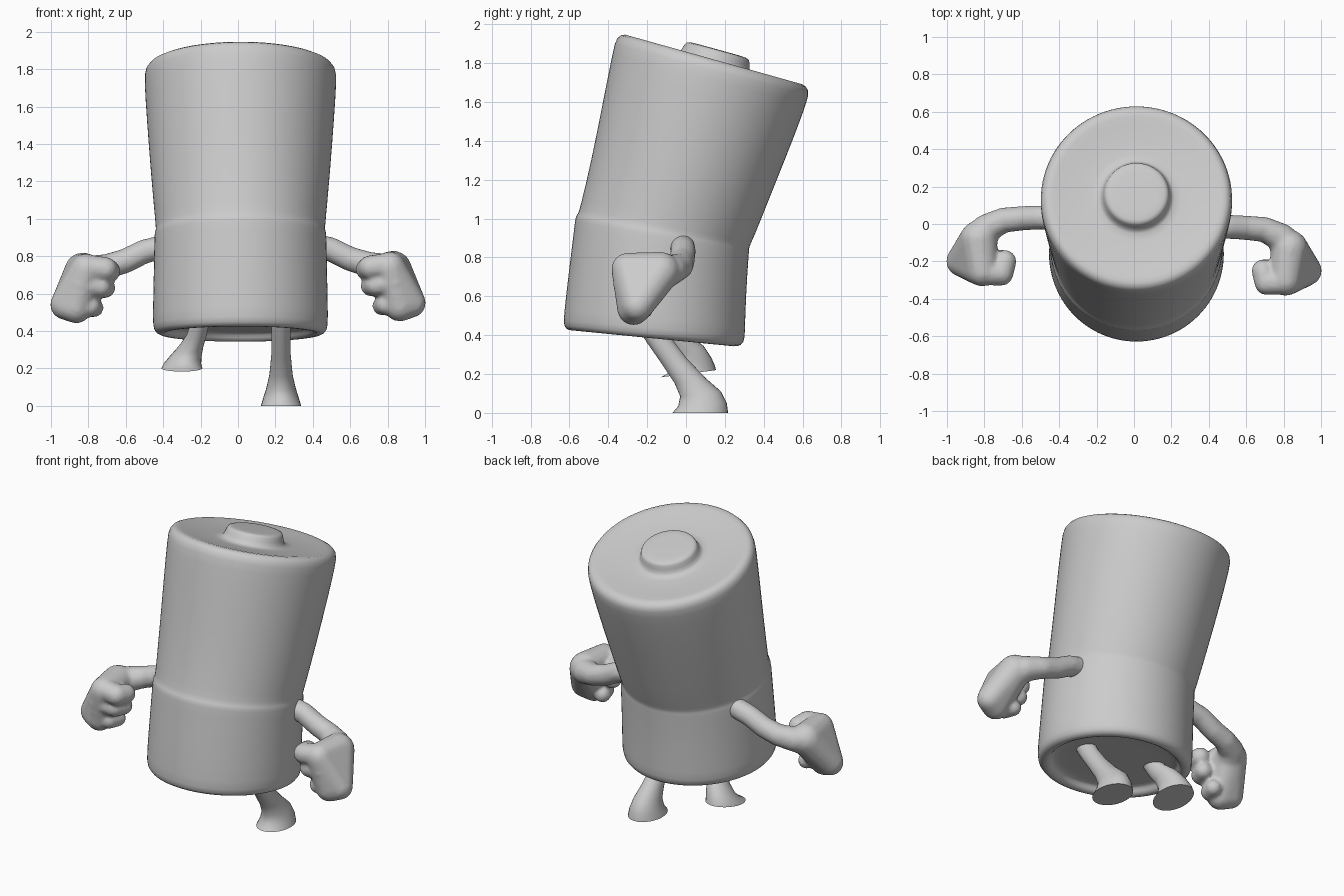
import bpy, bmesh, math
from mathutils import Vector


def add_object(name, bm):
    bmesh.ops.recalc_face_normals(bm, faces=bm.faces)
    mesh = bpy.data.meshes.new(name)
    bm.to_mesh(mesh)
    bm.free()
    mesh.shade_smooth()
    obj = bpy.data.objects.new(name, mesh)
    bpy.context.collection.objects.link(obj)
    return obj


def loft(name, rings, segs):
    """Each ring: front (y, z), back (y, z), x centre, x radius."""
    bm = bmesh.new()
    loops = []
    for fy, fz, by, bz, cx, rx in rings:
        mid = Vector((cx, (fy + by) / 2, (fz + bz) / 2))
        half = Vector((0, (by - fy) / 2, (bz - fz) / 2))
        loop = []
        for i in range(segs):
            a = 2 * math.pi * i / segs
            loop.append(bm.verts.new(mid + half * math.cos(a) + Vector((rx * math.sin(a), 0, 0))))
        loops.append(loop)
    for lo, hi in zip(loops, loops[1:]):
        for i in range(segs):
            j = (i + 1) % segs
            bm.faces.new((lo[i], lo[j], hi[j], hi[i]))
    bm.faces.new(loops[0])
    bm.faces.new(loops[-1])
    return add_object(name, bm)


def hull(bm, balls):
    """Convex skin around balls given as (x, y, z, radius)."""
    verts = []
    n = 90
    for x, y, z, r in balls:
        for i in range(n):
            h = 1 - 2 * (i + 0.5) / n
            a = i * 2.39996
            s = math.sqrt(1 - h * h)
            verts.append(bm.verts.new((x + r * s * math.cos(a), y + r * s * math.sin(a), z + r * h)))
    bmesh.ops.convex_hull(bm, input=verts)
    loose = [v for v in bm.verts if not v.link_faces]
    bmesh.ops.delete(bm, geom=loose, context='VERTS')


# Leaning cylinder body with recessed base, waist step and rimmed top
X = 0.013
body = loft("body", [
    (-0.30, 0.44, 0.00, 0.415, X, 0.15),
    (-0.53, 0.465, 0.20, 0.395, X, 0.36),
    (-0.55, 0.455, 0.22, 0.385, X, 0.38),
    (-0.565, 0.425, 0.225, 0.345, X, 0.395),
    (-0.605, 0.422, 0.265, 0.338, X, 0.435),
    (-0.632, 0.445, 0.303, 0.36, X, 0.466),
    (-0.63, 0.50, 0.304, 0.42, X, 0.47),
    (-0.603, 0.735, 0.31, 0.61, X, 0.465),
    (-0.573, 0.975, 0.323, 0.81, X, 0.461),
    (-0.570, 1.01, 0.326, 0.838, X, 0.46),
    (-0.555, 1.025, 0.325, 0.853, X, 0.452),
    (-0.545, 1.06, 0.345, 0.89, X, 0.455),
    (-0.487, 1.30, 0.445, 1.14, X, 0.478),
    (-0.417, 1.66, 0.565, 1.44, X, 0.503),
    (-0.375, 1.87, 0.627, 1.61, X, 0.515),
    (-0.360, 1.935, 0.637, 1.66, X, 0.512),
    (-0.315, 1.955, 0.602, 1.697, X, 0.475),
    (-0.265, 1.925, 0.555, 1.695, X, 0.43),
    (-0.06, 1.85, 0.345, 1.735, X, 0.21),
    (-0.035, 1.85, 0.325, 1.75, X, 0.185),
    (-0.003, 1.905, 0.328, 1.813, X, 0.172),
    (0.01, 1.912, 0.32, 1.826, X, 0.16),
    (0.09, 1.89, 0.24, 1.849, X, 0.075),
], 48)
body.modifiers.new("smooth", 'SUBSURF').levels = 1
body.modifiers["smooth"].render_levels = 1

# Flared legs: one planted, one lifted
legs = {
    "planted_leg": [
        (-0.25, 0.44, -0.13, 0.48, 0.23, 0.05),
        (-0.20, 0.36, -0.08, 0.39, 0.23, 0.05),
        (-0.13, 0.26, 0.00, 0.285, 0.23, 0.052),
        (-0.06, 0.155, 0.10, 0.18, 0.23, 0.062),
        (-0.03, 0.085, 0.18, 0.11, 0.23, 0.078),
        (-0.04, 0.035, 0.21, 0.05, 0.23, 0.095),
        (-0.07, 0.0, 0.217, 0.0, 0.23, 0.108)],
    "lifted_leg": [
        (-0.14, 0.44, -0.02, 0.48, -0.20, 0.05),
        (-0.10, 0.36, 0.02, 0.40, -0.22, 0.053),
        (-0.06, 0.29, 0.09, 0.345, -0.25, 0.065),
        (-0.06, 0.24, 0.13, 0.285, -0.28, 0.085),
        (-0.09, 0.205, 0.148, 0.245, -0.297, 0.1),
        (-0.13, 0.183, 0.155, 0.22, -0.30, 0.11)],
}
for name, rings in legs.items():
    leg = loft(name, rings, 28)
    bpy.context.view_layer.objects.active = leg
    leg.select_set(True)
    bpy.ops.object.shade_smooth_by_angle(angle=math.radians(50))
    leg.select_set(False)

# Arm, palm and curled fingers, given for the +x side
arm = [(0.40, -0.02, 0.86, 0.065), (0.50, -0.015, 0.835, 0.065), (0.60, -0.02, 0.785, 0.066),
       (0.70, -0.03, 0.755, 0.068), (0.79, -0.075, 0.735, 0.078), (0.83, -0.14, 0.72, 0.10)]
palm = [(0.83, -0.13, 0.73, 0.10), (0.81, -0.30, 0.74, 0.085),
        (0.925, -0.25, 0.55, 0.08), (0.865, -0.27, 0.535, 0.085)]
fingers = [
    [(0.80, -0.31, 0.75, 0.068), (0.71, -0.315, 0.74, 0.066), (0.69, -0.25, 0.73, 0.062)],
    [(0.84, -0.315, 0.66, 0.06), (0.735, -0.30, 0.645, 0.058), (0.71, -0.24, 0.64, 0.055)],
    [(0.87, -0.29, 0.56, 0.06), (0.79, -0.28, 0.54, 0.055), (0.77, -0.22, 0.535, 0.052)],
]
for name, side, dy, dz in (("right_arm", 1, 0, 0), ("left_arm", -1, 0.05, -0.01)):
    bm = bmesh.new()

    def place(balls):
        return [(side * x, y + dy, z + dz, r) for x, y, z, r in balls]

    hull(bm, place(palm))
    for chain in [arm] + fingers:
        chain = place(chain)
        for pair in zip(chain, chain[1:]):
            hull(bm, pair)
    obj = add_object(name, bm)
    # Fuse the pieces into one soft skin
    mod = obj.modifiers.new("fuse", 'REMESH')
    mod.mode = 'VOXEL'
    mod.voxel_size = 0.012
    mod.use_smooth_shade = True
    mod = obj.modifiers.new("soften", 'SMOOTH')
    mod.factor = 0.5
    mod.iterations = 5
